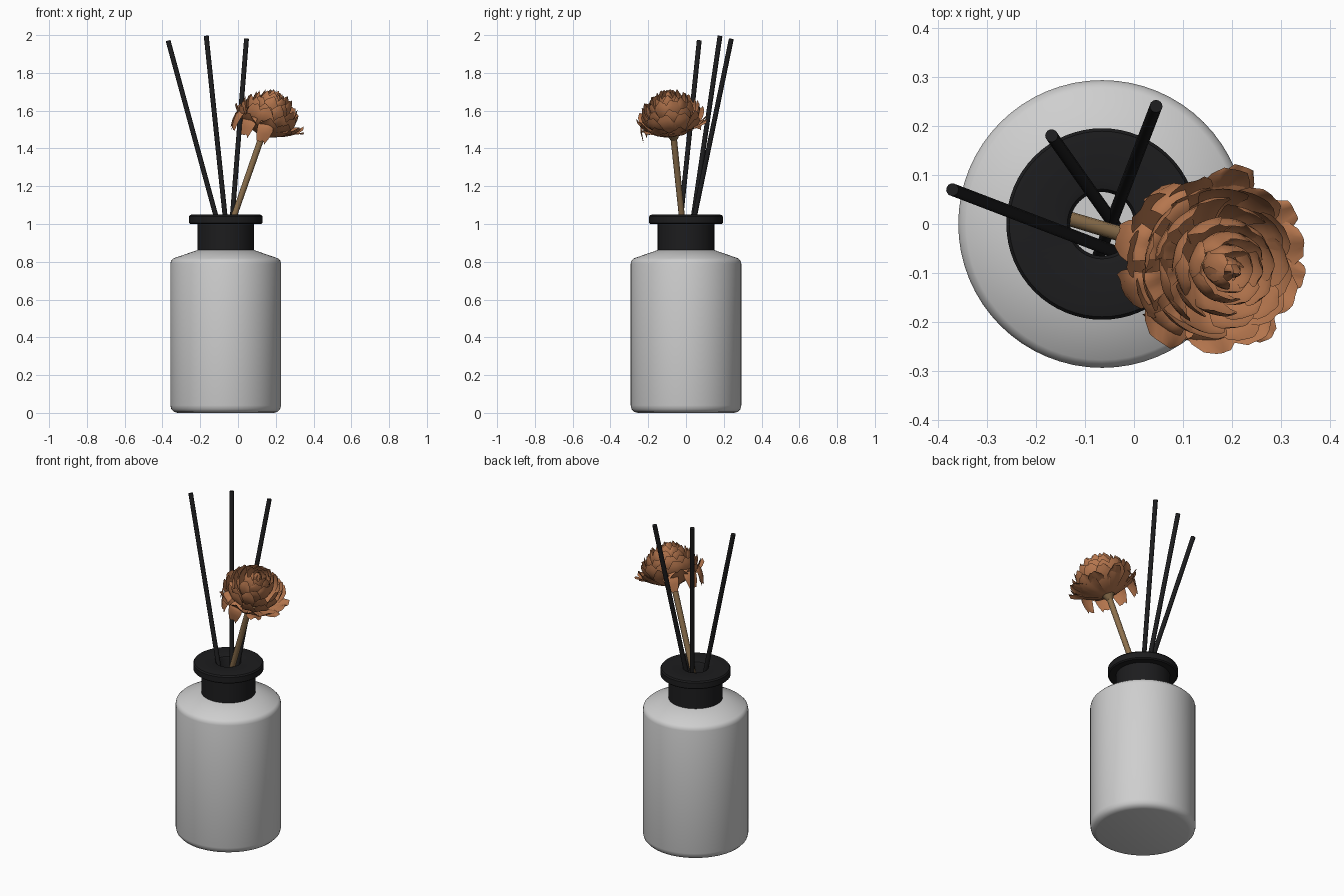
import bpy, bmesh, math, random
from mathutils import Vector

random.seed(4)
cube = bpy.data.objects.get("Cube")
if cube:
    bpy.data.objects.remove(cube, do_unlink=True)


def material(name, rgb):
    m = bpy.data.materials.new(name)
    m.use_nodes = True
    m.diffuse_color = (*rgb, 1)
    bsdf = next(n for n in m.node_tree.nodes if n.type == 'BSDF_PRINCIPLED')
    bsdf.inputs["Base Color"].default_value = (*rgb, 1)
    return m


WHITE = material("bottle white", (0.62, 0.62, 0.62))
BLACK = material("matte black", (0.012, 0.012, 0.013))
PETAL = material("petal copper", (0.46, 0.18, 0.075))
STEM = material("stem tan", (0.27, 0.165, 0.075))


def finish(bm, name, mat, angle=35):
    mesh = bpy.data.meshes.new(name)
    bm.to_mesh(mesh)
    bm.free()
    obj = bpy.data.objects.new(name, mesh)
    bpy.context.collection.objects.link(obj)
    mesh.materials.append(mat)
    bpy.ops.object.select_all(action='DESELECT')
    bpy.context.view_layer.objects.active = obj
    obj.select_set(True)
    bpy.ops.object.shade_smooth_by_angle(angle=math.radians(angle))
    return obj


def lathe(name, profile, mat, closed=False):
    """Spin a radius/height profile round the bottle axis."""
    bm = bmesh.new()
    verts = [bm.verts.new((r, 0, z)) for r, z in profile]
    pairs = list(zip(verts, verts[1:] + verts[:1]))
    edges = [bm.edges.new(p) for p in (pairs if closed else pairs[:-1])]
    bmesh.ops.spin(bm, geom=verts + edges, cent=(0, 0, 0), axis=(0, 0, 1),
                   angle=math.tau, steps=64)
    bmesh.ops.remove_doubles(bm, verts=bm.verts, dist=0.0005)
    bmesh.ops.recalc_face_normals(bm, faces=bm.faces)
    obj = finish(bm, name, mat)
    obj.location.x = -0.065
    return obj


def rod(name, start, end, r1, r2, mat):
    a, b = Vector(start), Vector(end)
    bm = bmesh.new()
    bmesh.ops.create_cone(bm, cap_ends=True, segments=14, radius1=r1,
                          radius2=r2, depth=(b - a).length)
    obj = finish(bm, name, mat)
    obj.location = (a + b) / 2
    obj.rotation_mode = 'QUATERNION'
    obj.rotation_quaternion = (b - a).to_track_quat('Z', 'Y')
    return obj


# Hollow bottle with rounded base and sloping shoulder
lathe("bottle", [(0, 0), (0.255, 0), (0.275, 0.006), (0.288, 0.02),
                 (0.293, 0.04), (0.293, 0.79), (0.289, 0.806), (0.277, 0.818),
                 (0.15, 0.862), (0.12, 0.862), (0.12, 0.845), (0.27, 0.79),
                 (0.27, 0.03), (0, 0.03)], WHITE)

# Collar with a wide flange and open centre
lathe("collar", [(0.15, 0.852), (0.15, 1.0), (0.188, 1.0), (0.195, 1.006),
                 (0.195, 1.04), (0.189, 1.048), (0.178, 1.05), (0.085, 1.05),
                 (0.071, 1.046), (0.065, 1.036), (0.065, 0.852)], BLACK, True)

# Reeds
reeds = [((0.14, -0.125, 0.1), (-0.37, 0.07, 1.97)),
         ((0.03, -0.1, 0.1), (-0.168, 0.18, 1.995)),
         ((-0.105, -0.15, 0.1), (0.045, 0.24, 1.98))]
for i, (low, high) in enumerate(reeds):
    rod(f"reed_{i + 1}", low, high, 0.013, 0.013, BLACK)

# Flower stem and the small cup under the petals
base = Vector((0.125, -0.065, 1.46))
axis = Vector((0.35, -0.13, 1)).normalized()
turn = Vector((0, 0, 1)).rotation_difference(axis)
rod("flower_stem", (-0.28, 0.055, 0.3), base + axis * 0.03, 0.014, 0.017, STEM)
rod("flower_cup", base - axis * 0.015, base + axis * 0.03, 0.018, 0.045, STEM)


def petal(bm, phi, root, bend, tip, width, cup):
    """Add one curved petal; root, bend and tip are (radius, height)."""
    nu, nv = 7, 6
    out = Vector((math.cos(phi), math.sin(phi), 0))
    side = Vector((-out.y, out.x, 0))
    wave = random.uniform(0, math.tau)
    grid = []
    for i in range(nu + 1):
        u = i / nu
        r, h = [(1 - u) ** 2 * a + 2 * u * (1 - u) * b + u * u * c
                for a, b, c in zip(root, bend, tip)]
        taper = math.sqrt(1 - 0.75 * max(0, (u - 0.6) / 0.4) ** 2)
        half = width * (0.25 + 0.75 * min(1, u * 1.4)) * taper
        row = []
        for j in range(nv + 1):
            v = 2 * j / nv - 1
            t = v * half
            ripple = 0.005 * u * math.sin(4 * v + wave)
            p = out * (r - cup * t * t) + side * t
            p.z = h + ripple - 0.012 * u * u * v * v
            row.append(bm.verts.new(base + turn @ p))
        grid.append(row)
    for i in range(nu):
        for j in range(nv):
            bm.faces.new((grid[i][j], grid[i][j + 1],
                          grid[i + 1][j + 1], grid[i + 1][j]))


# Petal rings: count, root, bend, tip, half width, cupping
rings = [
    ("heart", 4, (0.008, 0.1), (0.035, 0.2), (0.014, 0.25), 0.026, 14),
    ("bud", 6, (0.01, 0.09), (0.065, 0.19), (0.036, 0.25), 0.034, 11),
    ("inner", 8, (0.012, 0.07), (0.1, 0.17), (0.066, 0.242), 0.042, 8),
    ("mid_inner", 10, (0.015, 0.05), (0.13, 0.14), (0.098, 0.226), 0.046, 6),
    ("middle", 11, (0.018, 0.035), (0.155, 0.105), (0.13, 0.2), 0.048, 5),
    ("mid_outer", 12, (0.02, 0.02), (0.165, 0.07), (0.16, 0.165), 0.05, 4),
    ("outer", 11, (0.02, 0.01), (0.15, 0.045), (0.188, 0.125), 0.054, 3),
]
for k, (name, count, root, bend, tip, width, cup) in enumerate(rings):
    bm = bmesh.new()
    for n in range(count):
        phi = math.tau * (n + random.uniform(-0.15, 0.15)) / count + k * 0.7
        jig = random.uniform(-0.012, 0.012)
        petal(bm, phi, root, bend, (tip[0] + jig, tip[1] - jig),
              width * random.uniform(0.9, 1.1), cup)
    finish(bm, f"petals_{name}", PETAL, 60)

# Loose petals curling down on one side, and spread flat on the other
bm = bmesh.new()
for deg in (125, 165, 200, 235, 270):
    petal(bm, math.radians(deg), (0.05, 0.06), (0.2, 0.17),
          (0.165 + random.uniform(-0.01, 0.01), 0.0), 0.045, 4)
for deg in (-50, -10, 30, 70):
    petal(bm, math.radians(deg), (0.03, 0.02), (0.13, 0.06),
          (0.205, 0.1), 0.045, 3)
finish(bm, "petals_loose", PETAL, 60)
